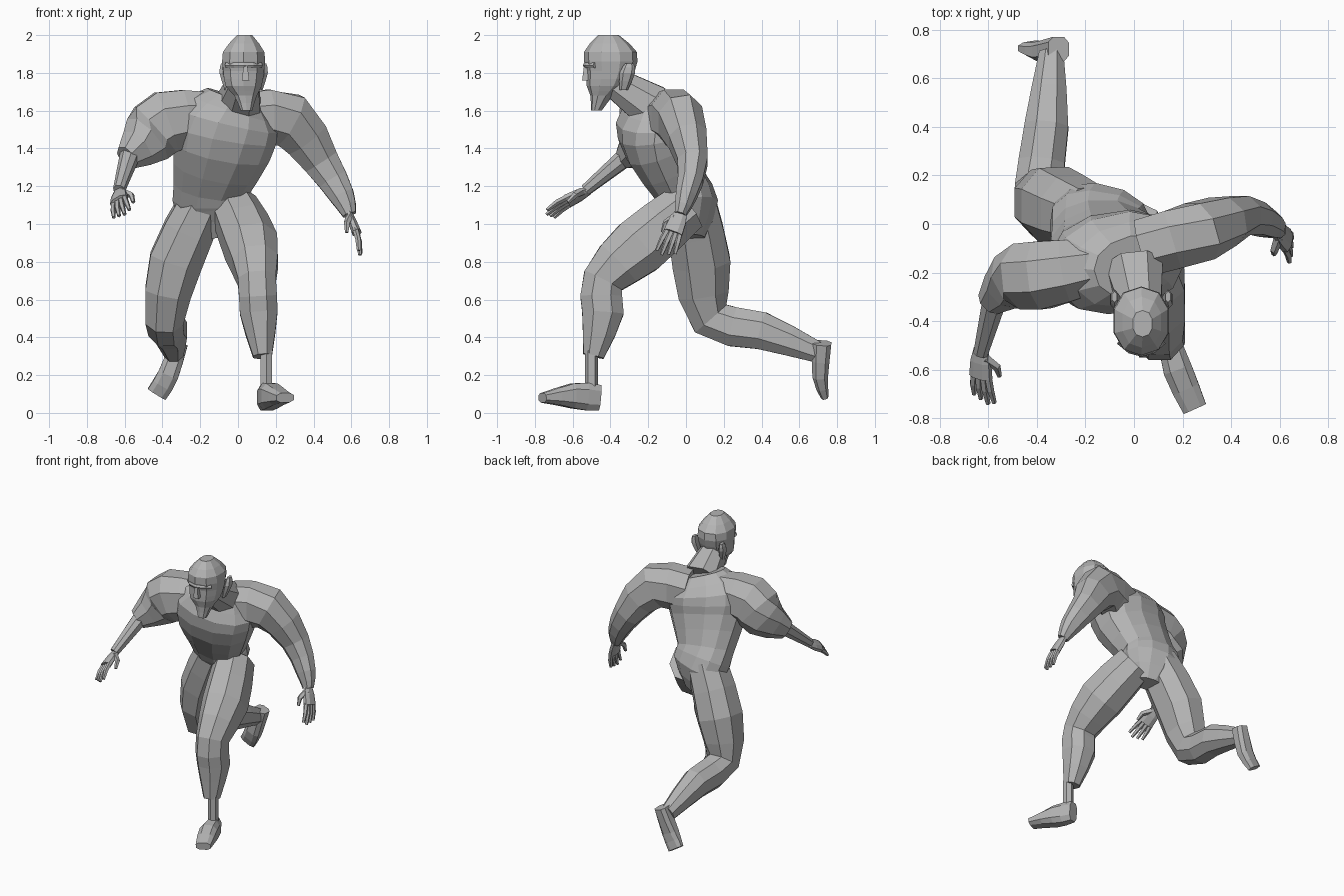
import bpy, bmesh, math
from mathutils import Vector, Matrix

default_cube = bpy.data.objects.get("Cube")
if default_cube:
    bpy.data.objects.remove(default_cube)

# One grey for the whole figure
grey = bpy.data.materials.new("plain grey")
grey.use_nodes = True
tone = (.46, .46, .46, 1)
grey.diffuse_color = tone
grey.node_tree.nodes["Principled BSDF"].inputs["Base Color"].default_value = tone

X, Y, Z = Vector((1, 0, 0)), Vector((0, 1, 0)), Vector((0, 0, 1))


def blend(pair, t):
    return pair[0] + (pair[1] - pair[0]) * t


def add_between(rings):
    """Insert one ring between each pair, following a smooth curve."""
    keys = [Vector(ring) for ring in rings]
    padded = [keys[0] * 2 - keys[1], *keys, keys[-1] * 2 - keys[-2]]
    result = [keys[0]]
    for before, start, end, after in zip(padded, padded[1:], padded[2:], padded[3:]):
        result += [(start + end) * 9 / 16 - (before + after) / 16, end]
    return result


def loft(name, rings, side=X, sides=8, flat=(1, 1), twist=(0, 0), axis=None, boxy=.9, curved=True):
    """Skin rings of (x, y, z, half width); flat is depth over width at both ends."""
    rings = add_between(rings) if curved else [Vector(ring) for ring in rings]
    centres = [ring.to_3d() for ring in rings]
    last = len(rings) - 1
    bm = bmesh.new()
    loops = []
    for k, ring in enumerate(rings):
        along = axis or (centres[min(k + 1, last)] - centres[max(k - 1, 0)]).normalized()
        hint = Matrix.Rotation(math.radians(blend(twist, k / last)), 3, "Z") @ side
        across = (hint - along * hint.dot(along)).normalized()
        depth = along.cross(across) * blend(flat, k / last)
        radius = ring.w / math.cos(math.pi / sides) ** boxy
        loop = []
        for i in range(sides):
            angle = math.tau * (i + .5) / sides
            c, s = math.cos(angle), math.sin(angle)
            u = math.copysign(abs(c) ** boxy, c)
            v = math.copysign(abs(s) ** boxy, s)
            loop.append(bm.verts.new(centres[k] + (across * u + depth * v) * radius))
        loops.append(loop)
    for low, high in zip(loops, loops[1:]):
        for i in range(sides):
            j = (i + 1) % sides
            bm.faces.new((low[i], low[j], high[j], high[i]))
    bm.faces.new(loops[0])
    bm.faces.new(loops[-1])
    bmesh.ops.recalc_face_normals(bm, faces=bm.faces)
    mesh = bpy.data.meshes.new(name)
    bm.to_mesh(mesh)
    bm.free()
    mesh.materials.append(grey)
    bpy.context.collection.objects.link(bpy.data.objects.new(name, mesh))


def hand(name, wrist, forward, across, thumb_side):
    """Palm, four lightly curled fingers and a thumb."""
    wrist, d = Vector(wrist), Vector(forward).normalized()
    s = Vector(across)
    s = (s - d * s.dot(d)).normalized()
    palm_normal = s.cross(d)

    def strand(part, points, widths, thickness, sides):
        rings = [(*point, width) for point, width in zip(points, widths)]
        loft(name + "_" + part, rings, s, sides, (thickness, thickness), curved=False)

    palm_points = (wrist - d * .02, wrist + d * .04, wrist + d * .11)
    strand("palm", palm_points, (.03, .045, .05), .5, 8)
    for i, finger in enumerate(("index", "middle", "ring", "little")):
        offset = s * (1.5 - i) * .023 * thumb_side
        reach = .07 - .007 * abs(i - 1)
        base = wrist + d * .1 + offset
        middle = base + (d + offset * 4 + palm_normal * .1) * reach
        tip = middle + (d + offset * 3 + palm_normal * .3) * reach
        strand(finger + "_finger", (base, middle, tip), (.013, .012, .008), 1, 5)
    outward = s * thumb_side
    root = wrist + (d + outward) * .02
    knuckle = root + (d + outward + palm_normal * .7) * .04
    tip = knuckle + (d + palm_normal * .4) * .05
    strand("thumb", (root, knuckle, tip), (.018, .014, .008), 1, 5)


# Torso, leaning forward and twisting from hips to shoulders
loft("torso", [
    (-.1, .03, .93, .09),
    (-.13, .02, 1.1, .2),
    (-.14, -.03, 1.2, .2),
    (-.09, -.13, 1.4, .26),
    (-.06, -.16, 1.55, .27),
    (-.02, -.17, 1.67, .15)], sides=12, flat=(.7, .75), twist=(-20, 18))
loft("neck", [(0, -.18, 1.62, .12), (.03, -.38, 1.75, .08)])

# Head with a narrow chin and rounded crown
loft("head", [
    (.045, -.475, 1.6, .03),
    (.04, -.445, 1.68, .06),
    (.03, -.42, 1.73, .095),
    (.03, -.4, 1.81, .108),
    (.03, -.4, 1.91, .11),
    (.035, -.41, 2, .04)], sides=10, flat=(.9, 1.3), axis=Z)
loft("nose", [(.04, -.53, 1.76, .02), (.04, -.53, 1.84, .01)], sides=4, axis=Z, curved=False)
arc = [s / 2 for s in range(-2, 3)]
loft("brow", [(.03 + s * .09, -.53 + s * s * .05, 1.84, .014) for s in arc], Z, 6, curved=False)
for ear_name, sign in (("left_ear", 1), ("right_ear", -1)):
    loft(ear_name, [
        (.03 + sign * .09, -.33, 1.71, .01),
        (.03 + sign * .11, -.31, 1.8, .018),
        (.03 + sign * .11, -.3, 1.85, .01)], sides=6, flat=(2, 2), axis=Z)

# Left arm, swung out and down
loft("left_arm", [
    (.04, -.1, 1.55, .12),
    (.27, -.03, 1.55, .12),
    (.44, .035, 1.33, .08),
    (.55, 0, 1.15, .055),
    (.59, -.03, 1.05, .03)], Y, flat=(1.2, 1.2))
hand("left_hand", (.59, -.03, 1.05), (.4, -.4, -1), Y, -1)

# Right arm, bent forward with a loose cuff
loft("right_upper_arm", [
    (-.16, -.17, 1.57, .13),
    (-.38, -.21, 1.54, .165),
    (-.48, -.22, 1.45, .14),
    (-.59, -.32, 1.35, .065)], Z, flat=(.85, .85))
loft("right_forearm", [(-.57, -.3, 1.37, .05), (-.63, -.53, 1.18, .03)], Z)
hand("right_hand", (-.63, -.53, 1.17), (0, -1, -.5), (.8, -.2, .5), 1)

# Left leg, striding forward
loft("left_leg", [
    (-.02, -.01, 1.08, .12),
    (.07, -.25, .88, .14),
    (.1, -.44, .7, .1),
    (.11, -.44, .53, .1),
    (.13, -.49, .3, .05)], flat=(1.1, 1.1))
loft("left_ankle", [(.15, -.5, .33, .03), (.15, -.5, .1, .03)], sides=6)
loft("left_foot", [
    (.14, -.46, .08, .04),
    (.18, -.6, .09, .06),
    (.25, -.76, .08, .05)], flat=(1.7, .5), boxy=.7)

# Right leg, trailing behind with a bent knee
loft("right_leg", [
    (-.18, .02, 1.13, .12),
    (-.33, .08, .8, .14),
    (-.39, .13, .5, .1),
    (-.36, .4, .435, .09),
    (-.34, .7, .32, .05)], flat=(1.1, 1.1))
loft("right_foot", [
    (-.31, .72, .37, .045),
    (-.37, .71, .2, .055),
    (-.43, .73, .1, .055)], flat=(1.1, .4), boxy=.7)
